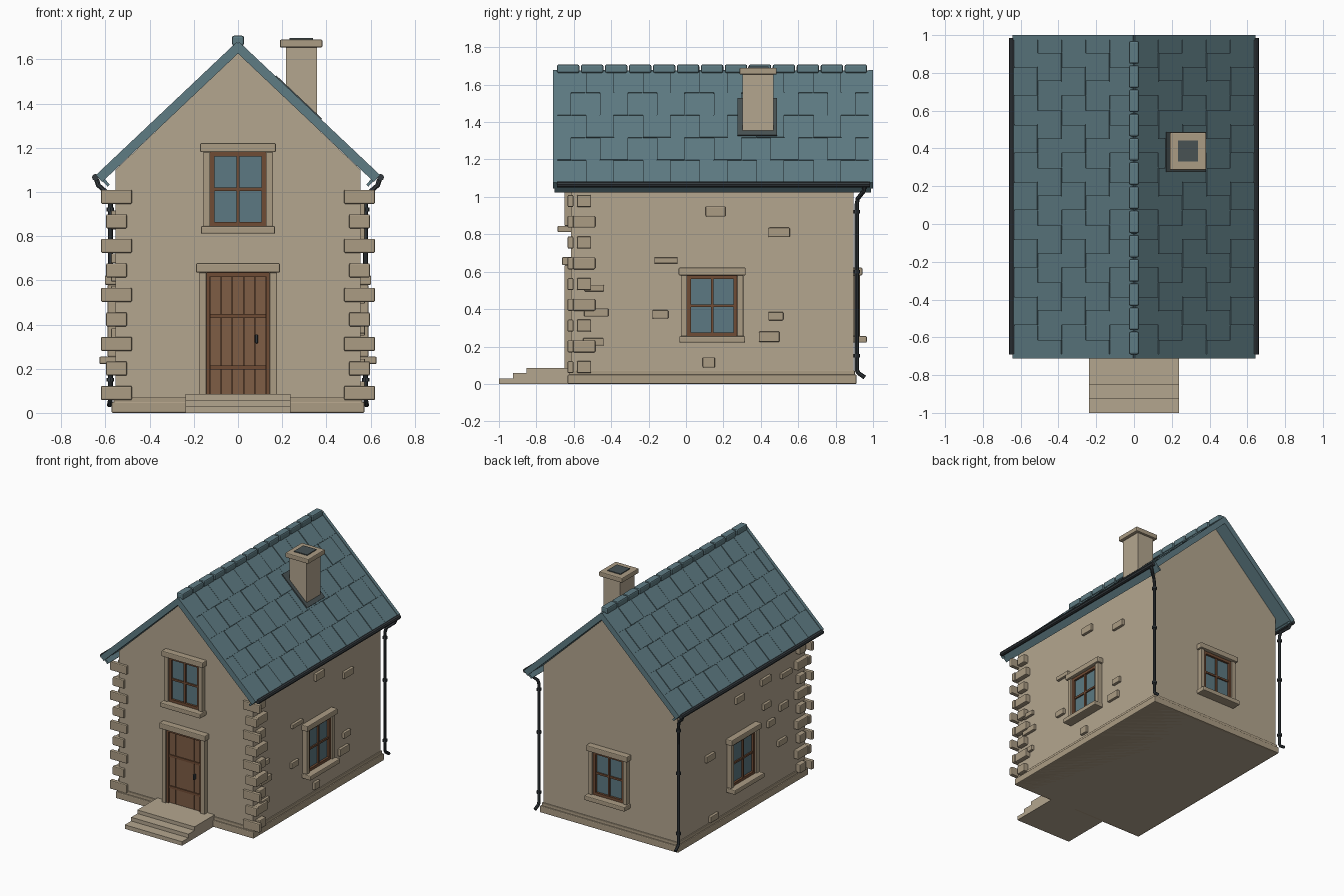
import bpy, bmesh, math
from mathutils import Matrix, Vector

if "Cube" in bpy.data.objects:
    bpy.data.objects.remove(bpy.data.objects["Cube"])


def material(name, r, g, b):
    m = bpy.data.materials.new(name)
    lin = [((c / 255 + 0.055) / 1.055) ** 2.4 for c in (r, g, b)]
    m.diffuse_color = (*lin, 1)
    m.use_nodes = True
    m.node_tree.nodes["Principled BSDF"].inputs["Base Color"].default_value = m.diffuse_color
    return m


WALL = material("wall_stone", 180, 166, 143)
TRIM = material("trim_stone", 171, 156, 132)
SLATE = material("slate_teal", 95, 124, 132)
GLASS = material("window_glass", 92, 121, 130)
WOOD = material("door_wood", 126, 93, 69)
DARKWOOD = material("frame_wood", 112, 76, 53)
IRON = material("dark_iron", 52, 58, 62)
LEAD = material("dark_lead", 72, 82, 84)


def boxes(name, mat, items, M=Matrix(), bevel=0.0):
    """One object made of axis boxes (x0,x1,y0,y1,z0,z1) moved by matrix M."""
    bm = bmesh.new()
    for x0, x1, y0, y1, z0, z1 in items:
        S = Matrix.Diagonal((x1 - x0, y1 - y0, z1 - z0, 1))
        T = Matrix.Translation(((x0 + x1) / 2, (y0 + y1) / 2, (z0 + z1) / 2))
        bmesh.ops.create_cube(bm, size=1, matrix=M @ T @ S)
    return finish(name, mat, bm, bevel)


def finish(name, mat, bm, bevel=0.0):
    bmesh.ops.recalc_face_normals(bm, faces=bm.faces[:])
    me = bpy.data.meshes.new(name)
    bm.to_mesh(me)
    bm.free()
    me.materials.append(mat)
    ob = bpy.data.objects.new(name, me)
    bpy.context.collection.objects.link(ob)
    if bevel:
        b = ob.modifiers.new("bevel", 'BEVEL')
        b.width, b.segments = bevel, 2
    return ob


def tube(name, mat, pts, r):
    cu = bpy.data.curves.new(name, 'CURVE')
    cu.dimensions, cu.bevel_depth, cu.bevel_resolution = '3D', r, 2
    cu.use_fill_caps = True
    sp = cu.splines.new('POLY')
    sp.points.add(len(pts) - 1)
    for p, co in zip(sp.points, pts):
        p.co = (*co, 1)
    cu.materials.append(mat)
    ob = bpy.data.objects.new(name, cu)
    bpy.context.collection.objects.link(ob)
    bpy.ops.object.select_all(action='DESELECT')
    ob.select_set(True)
    bpy.context.view_layer.objects.active = ob
    bpy.ops.object.convert(target='MESH')
    bpy.ops.object.shade_smooth_by_angle()


# Body with gables
WX, Y0, Y1 = 0.555, -0.615, 0.895
bm = bmesh.new()
prof = [(-WX, 0), (WX, 0), (WX, 1.1), (0, 1.63), (-WX, 1.1)]
face = bm.faces.new([bm.verts.new((x, Y0, z)) for x, z in prof])
ext = bmesh.ops.extrude_face_region(bm, geom=[face])
bmesh.ops.translate(bm, vec=(0, Y1 - Y0, 0),
                    verts=[v for v in ext["geom"] if isinstance(v, bmesh.types.BMVert)])
finish("walls", WALL, bm)

# Plinth and front steps
boxes("plinth", TRIM, [(-0.572, 0.572, -0.633, 0.912, 0, 0.05)], bevel=0.006)
boxes("plinth_top", TRIM, [(-0.563, 0.563, -0.624, 0.903, 0.04, 0.072)], bevel=0.004)
boxes("steps", WALL, [(-0.237, 0.237, -1.0, -0.6, 0, 0.03),
                      (-0.237, 0.237, -0.925, -0.6, 0.03, 0.058),
                      (-0.237, 0.237, -0.852, -0.6, 0.058, 0.085)])

# Quoins on both front corners, long and short alternating
front_q, side_q = [], []
for s in (-1, 1):
    for i in range(9):
        z = 0.09 + i * 0.111
        w, d = (0.07, 0.038) if i % 2 == 0 else (0.047, 0.06)
        front_q.append((s * 0.55 - w, s * 0.55 + w, -0.633, -0.602, z - 0.032, z + 0.032))
        xs = sorted((s * 0.53, s * 0.59))
        side_q.append((*xs, -0.545 - d, -0.545 + d, z - 0.032, z + 0.032))
boxes("front_quoins", TRIM, front_q, bevel=0.006)
boxes("side_quoins", TRIM, side_q, bevel=0.006)

# Loose stones standing proud of the side walls: y, z, width, height
right = [(.158, .922, .105, .055), (.498, .81, .115, .05), (-.107, .66, .125, .032),
         (-.137, .372, .085, .045), (.48, .362, .08, .045), (.445, .252, .11, .055),
         (.122, .115, .065, .055), (-.49, .512, .105, .035), (-.48, .382, .13, .045),
         (-.495, .225, .11, .04)]
left = [(.17, .87, .1, .05), (-.14, .89, .11, .05), (-.15, .7, .09, .045), (-.2, .55, .08, .05),
        (.52, .565, .1, .05), (.476, .1, .1, .045), (-.35, .62, .1, .05), (-.33, .36, .1, .045),
        (-.38, .85, .12, .04)]
for s, name, stones in ((1, "right_stones", right), (-1, "left_stones", left)):
    boxes(name, TRIM, [(*sorted((s * 0.54, s * 0.575)), y - w / 2, y + w / 2, z - h / 2, z + h / 2)
                       for y, z, w, h in stones], bevel=0.005)


# Windows: local x across, -y outward
def window(name, M, w, z0, z1):
    j, zm = w + 0.033, (z0 + z1) / 2
    boxes(name + "_lintel", TRIM, [(-j - 0.012, j + 0.012, -0.048, 0.01, z1, z1 + 0.042)], M, 0.006)
    boxes(name + "_sill", TRIM, [(-j - 0.009, j + 0.009, -0.072, 0.01, z0 - 0.034, z0)], M, 0.006)
    boxes(name + "_jambs", TRIM, [(-j, -w, -0.035, 0.01, z0, z1), (w, j, -0.035, 0.01, z0, z1)], M, 0.004)
    f = 0.02
    boxes(name + "_frame", DARKWOOD, [
        (-w, -w + f, -0.022, 0.01, z0, z1), (w - f, w, -0.022, 0.01, z0, z1),
        (-w + f, w - f, -0.022, 0.01, z0, z0 + f), (-w + f, w - f, -0.022, 0.01, z1 - f, z1),
        (-0.007, 0.007, -0.018, 0.01, z0 + f, z1 - f), (-w + f, w - f, -0.016, 0.01, zm - 0.007, zm + 0.007)], M)
    boxes(name + "_glass", GLASS, [(-w + 0.01, w - 0.01, -0.006, 0.002, z0 + 0.01, z1 - 0.01)], M)


def wall(x, y, deg):
    return Matrix.Translation((x, y, 0)) @ Matrix.Rotation(math.radians(deg), 4, 'Z')


window("front_window", wall(0, Y0, 0), 0.126, 0.845, 1.18)
window("right_window", wall(WX, 0.14, 90), 0.134, 0.255, 0.58)
window("left_window", wall(-WX, 0.14, -90), 0.134, 0.255, 0.58)
window("back_window", wall(0, Y1, 180), 0.126, 0.255, 0.58)

# Door
D = wall(0, Y0, 0)
boxes("door_lintel", TRIM, [(-0.19, 0.19, -0.048, 0.01, 0.635, 0.678)], D, 0.006)
boxes("door_jambs", TRIM, [(-0.177, -0.143, -0.035, 0.01, 0.08, 0.635),
                           (0.143, 0.177, -0.035, 0.01, 0.08, 0.635)], D, 0.004)
boxes("door_frame", DARKWOOD, [(-0.143, -0.128, -0.024, 0.01, 0.08, 0.635),
                               (0.128, 0.143, -0.024, 0.01, 0.08, 0.635),
                               (-0.128, 0.128, -0.024, 0.01, 0.615, 0.635),
                               (-0.128, 0.128, -0.004, 0.01, 0.08, 0.615)], D)
boxes("door_planks", WOOD, [(-0.128 + i * 0.0512 + 0.001, -0.128 + (i + 1) * 0.0512 - 0.001,
                             -0.012, 0.005, 0.085, 0.615) for i in range(5)], D)
boxes("door_rails", DARKWOOD, [(-0.127, 0.127, -0.019, 0, z - 0.009, z + 0.009)
                               for z in (0.205, 0.438)], D)
boxes("door_handle", IRON, [(0.078, 0.09, -0.032, -0.01, 0.315, 0.355)], D, 0.003)

# Roof: local x runs down the slope, z is the slope normal
ANG, L, APEX = math.atan(0.945), 0.874, 1.672
C, S = math.cos(ANG), math.sin(ANG)
R0, R1 = -0.712, 1.0
for s, side in ((1, "right"), (-1, "left")):
    M = Matrix(((s * C, 0, s * S, 0), (0, 1, 0, 0), (-S, 0, C, APEX), (0, 0, 0, 1)))
    boxes(side + "_roof", SLATE, [(0, L, R0 + 0.01, R1 - 0.01, -0.03, 0)], M)
    boxes(side + "_fascia", SLATE, [(L - 0.014, L, R0 + 0.01, R1 - 0.01, -0.065, -0.02)], M)
    boxes(side + "_verges", SLATE, [(0, L + 0.003, R0, R0 + 0.025, -0.033, 0.009),
                                    (0, L + 0.003, R1 - 0.025, R1, -0.033, 0.009)], M)
    # Staggered slates
    slates, row, wid = [], L / 5, 0.152
    for r in range(5):
        y = R0 + 0.025 - (wid / 2 if r % 2 else 0)
        k = 0
        while y < R1 - 0.03:
            a, b = max(y, R0 + 0.025), min(y + wid - 0.004, R1 - 0.025)
            if b - a > 0.01:
                slates.append((r * row, (r + 1) * row - 0.003, a, b, -0.002,
                               0.005 + 0.002 * ((k + r) % 2)))
            y += wid
            k += 1
    boxes(side + "_slates", SLATE, slates, M)
    # Gutter and downpipe
    tube(side + "_gutter", IRON, [(s * 0.645, -0.69, 1.066), (s * 0.645, 0.985, 1.066)], 0.016)
    tube(side + "_downpipe", IRON, [(s * 0.64, 0.955, 1.055), (s * 0.632, 0.95, 1.03),
                                    (s * 0.585, 0.918, 0.99), (s * 0.578, 0.913, 0.96),
                                    (s * 0.578, 0.913, 0.075), (s * 0.578, 0.922, 0.058),
                                    (s * 0.582, 0.955, 0.035)], 0.0115)
    for z in (0.15, 0.6, 0.92):
        tube(side + "_pipe_collar", IRON, [(s * 0.578, 0.913, z - 0.009),
                                           (s * 0.578, 0.913, z + 0.009)], 0.017)
    if s == 1:
        boxes("chimney_flashing", LEAD, [(0.225, 0.51, 0.275, 0.487, -0.01, 0.014)], M)

# Ridge tiles
boxes("ridge_tiles", SLATE, [(-0.027, 0.027, -0.69 + i * 0.1282, -0.69 + i * 0.1282 + 0.12,
                              1.662, 1.708) for i in range(13)], bevel=0.01)

# Chimney
boxes("chimney", WALL, [(0.217, 0.357, 0.302, 0.468, 1.28, 1.665)])
boxes("chimney_cap", TRIM, [(0.19, 0.382, 0.286, 0.485, 1.654, 1.69)], bevel=0.006)
boxes("chimney_flue", LEAD, [(0.232, 0.34, 0.332, 0.442, 1.68, 1.696)])
